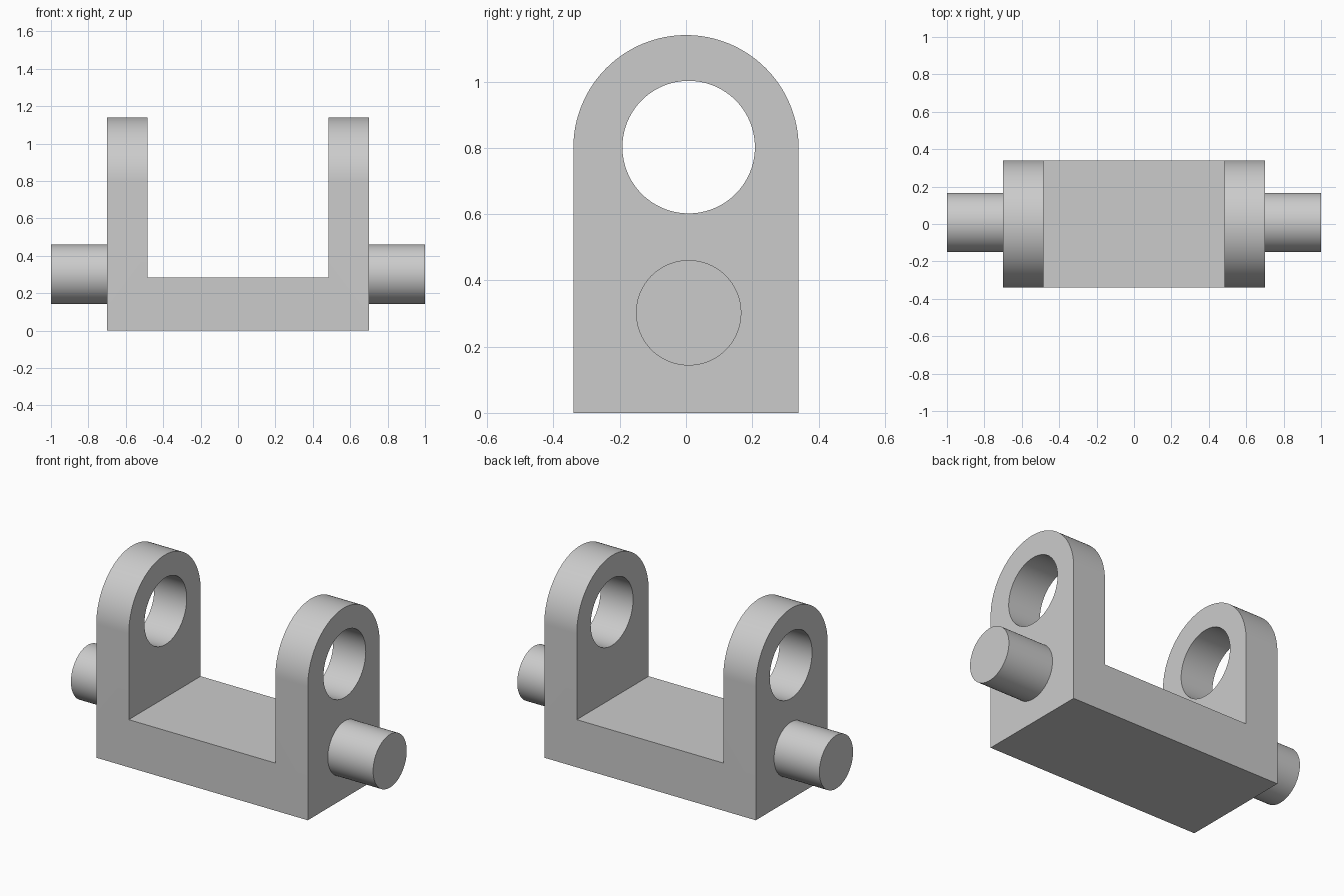
import bpy, bmesh
from math import pi, cos, sin, radians

if "Cube" in bpy.data.objects:
    bpy.data.objects.remove(bpy.data.objects["Cube"], do_unlink=True)

HALF_WIDTH, HALF_DEPTH = 0.7, 0.34   # bracket body
ARC_Z, FLOOR_Z = 0.8, 0.285          # cheek arc centre, slot floor
HALF_SLOT = 0.485
BORE_Y = 0.008                       # bore and pins sit slightly off centre

grey = bpy.data.materials.new("plain grey")
grey.use_nodes = True
grey.diffuse_color = (0.6, 0.6, 0.6, 1)
grey.node_tree.nodes["Principled BSDF"].inputs["Base Color"].default_value = (0.6, 0.6, 0.6, 1)


def extrude_x(name, outline, x0, x1):
    """Solid made by sweeping a (y, z) outline along x."""
    bm = bmesh.new()
    face = bm.faces.new([bm.verts.new((x0, y, z)) for y, z in outline])
    swept = bmesh.ops.extrude_face_region(bm, geom=[face], use_keep_orig=True)
    moved = [v for v in swept["geom"] if isinstance(v, bmesh.types.BMVert)]
    bmesh.ops.translate(bm, verts=moved, vec=(x1 - x0, 0, 0))
    bmesh.ops.recalc_face_normals(bm, faces=bm.faces)
    mesh = bpy.data.meshes.new(name)
    bm.to_mesh(mesh)
    bm.free()
    mesh.materials.append(grey)
    obj = bpy.data.objects.new(name, mesh)
    bpy.context.collection.objects.link(obj)
    return obj


def arc(y, z, radius, sweep, steps):
    return [(y + radius * cos(sweep * i / steps), z + radius * sin(sweep * i / steps))
            for i in range(steps + 1)]


def circle(y, z, radius, steps=96):
    return arc(y, z, radius, 2 * pi, steps)[:-1]


def select_only(obj):
    bpy.ops.object.select_all(action="DESELECT")
    obj.select_set(True)
    bpy.context.view_layer.objects.active = obj


def cut(obj, cutter):
    cutter.hide_render = True
    mod = obj.modifiers.new("cut", "BOOLEAN")
    mod.operation, mod.solver, mod.object = "DIFFERENCE", "EXACT", cutter
    select_only(obj)
    bpy.ops.object.modifier_apply(modifier=mod.name)
    bpy.data.objects.remove(cutter, do_unlink=True)


# Bracket: round-topped block with a slot and a bore through both cheeks
outline = [(-HALF_DEPTH, 0), (HALF_DEPTH, 0)] + arc(0, ARC_Z, HALF_DEPTH, pi, 64)
bracket = extrude_x("clevis_bracket", outline, -HALF_WIDTH, HALF_WIDTH)
slot = [(-0.5, FLOOR_Z), (0.5, FLOOR_Z), (0.5, 1.5), (-0.5, 1.5)]
cut(bracket, extrude_x("slot_cutter", slot, -HALF_SLOT, HALF_SLOT))
cut(bracket, extrude_x("bore_cutter", circle(BORE_Y, 0.802, 0.2), -0.9, 0.9))

# Trunnion pins on the outer faces
parts = [bracket]
for name, side in (("left_pin", 1), ("right_pin", -1)):
    parts.append(extrude_x(name, circle(BORE_Y, 0.302, 0.159),
                           side * (HALF_WIDTH - 0.01), side))

for part in parts:
    select_only(part)
    bpy.ops.object.shade_smooth_by_angle(angle=radians(30))
